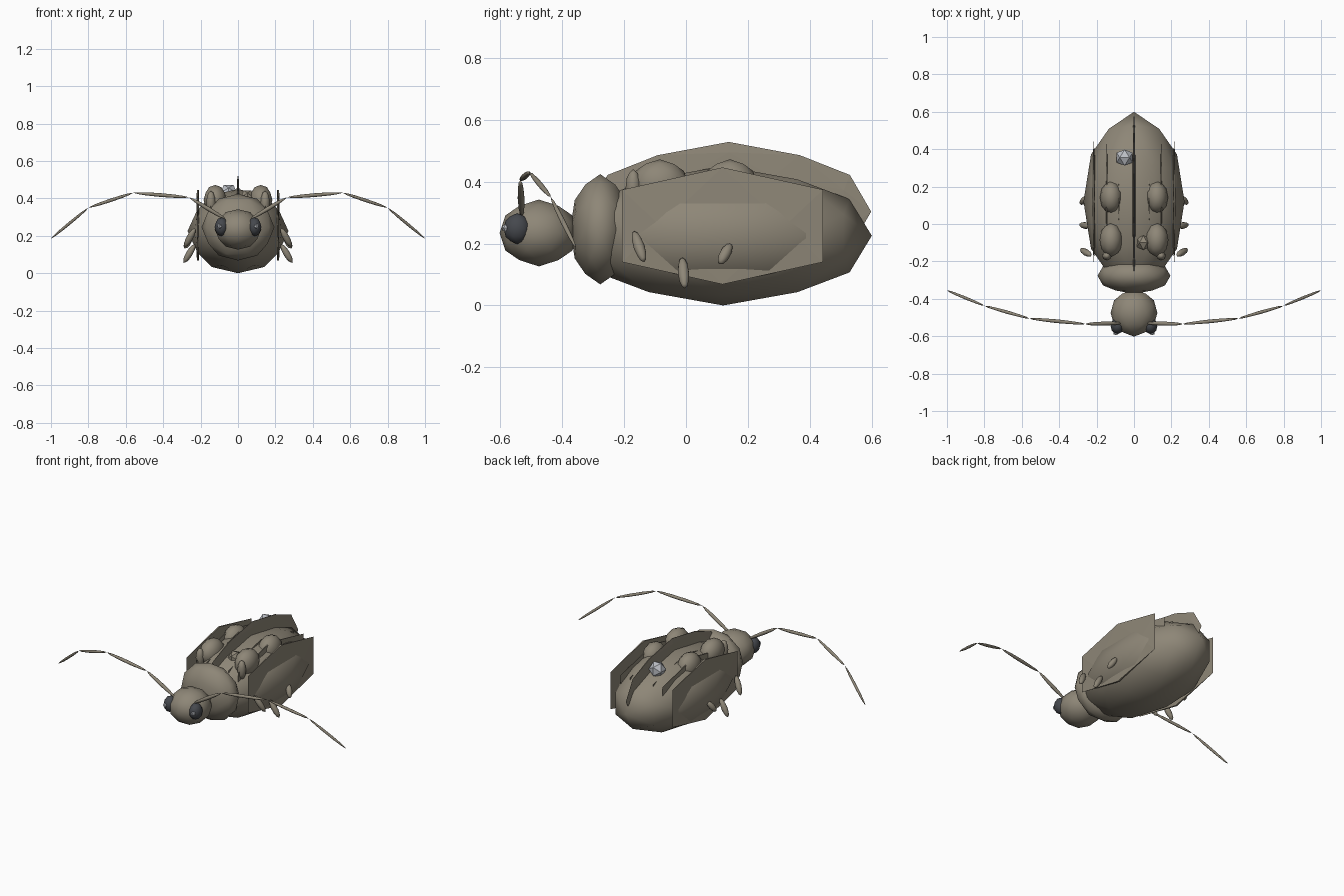
import bpy, bmesh
from mathutils import Vector, Matrix
from math import sqrt

if "Cube" in bpy.data.objects:
    bpy.data.objects.remove(bpy.data.objects["Cube"])

PHI = (1 + sqrt(5)) / 2


def material(name, rgb):
    m = bpy.data.materials.new(name)
    m.diffuse_color = (*rgb, 1)
    m.use_nodes = True
    m.node_tree.nodes["Principled BSDF"].inputs["Base Color"].default_value = m.diffuse_color
    return m


SHELL = material("shell_tan", (0.27, 0.24, 0.185))
DARK = material("eye_dark", (0.06, 0.065, 0.075))
PALE = material("pale_gem", (0.50, 0.52, 0.56))


def ico(name, loc, scale, detail=1, mat=SHELL, smooth=True, direction=None):
    """Scaled icosahedron with two-fold axes on x, y, z; detail 1 splits it once."""
    pts = []
    for a in (-1, 1):
        for b in (-PHI, PHI):
            pts += [Vector((0, b, a)), Vector((b, a, 0)), Vector((a, 0, b))]
    if detail:
        pts += [(p + q) / 2 for i, p in enumerate(pts) for q in pts[:i]
                if (p - q).length < 2.1]
    bm = bmesh.new()
    for p in pts:
        bm.verts.new(p.normalized())
    bmesh.ops.convex_hull(bm, input=bm.verts[:])
    bmesh.ops.recalc_face_normals(bm, faces=bm.faces[:])
    bm.transform(Matrix.Diagonal((*scale, 1)))
    if direction is not None:
        bm.transform(direction.to_track_quat('Z', 'Y').to_matrix().to_4x4())
    for f in bm.faces:
        f.smooth = smooth
    mesh = bpy.data.meshes.new(name)
    bm.to_mesh(mesh)
    bm.free()
    mesh.materials.append(mat)
    ob = bpy.data.objects.new(name, mesh)
    ob.location = loc
    bpy.context.collection.objects.link(ob)
    return ob


def spindle(name, p, q, r, mat=SHELL):
    """Slender tapered link between two points."""
    p, q = Vector(p), Vector(q)
    return ico(name, (p + q) / 2, (r, r, (q - p).length / 2), mat=mat, direction=q - p)


# Main body
ico("abdomen", (0, 0.12, 0.225), (0.27, 0.48, 0.225))
ico("thorax", (0, -0.277, 0.246), (0.195, 0.097, 0.178))
ico("head", (0, -0.475, 0.234), (0.125, 0.127, 0.108))

# Tall centre ridge
ico("centre_fin", (0, 0.138, 0.303), (0.01, 0.46, 0.225), smooth=False)

# Loose crystals on the back
ico("rear_crystal", (-0.05, 0.355, 0.43), (0.05, 0.05, 0.05), 0, PALE, False)
ico("front_crystal", (0.05, -0.10, 0.405), (0.04, 0.045, 0.045), 0, SHELL, False)

ANTENNA = [(0.06, -0.53, 0.285), (0.26, -0.535, 0.405), (0.56, -0.505, 0.43),
           (0.80, -0.437, 0.35), (1.0, -0.355, 0.185)]
LEGS = [((0.23, -0.168, 0.24), (0.285, -0.135, 0.14), 0.018),
        ((0.23, -0.012, 0.155), (0.29, -0.004, 0.055), 0.018),
        ((0.25, 0.145, 0.20), (0.285, 0.108, 0.133), 0.018)]

for s, side in ((-1, "left"), (1, "right")):
    def at(p):
        return (p[0] * s, p[1], p[2])

    # Eyes and glints
    ico(f"{side}_eye", at((0.088, -0.545, 0.248)), (0.037, 0.044, 0.050), mat=DARK)
    ico(f"{side}_eye_glint", at((0.098, -0.582, 0.25)), (0.014, 0.014, 0.014), 0, PALE, False)

    # Lengthwise plates set in the abdomen
    for i, x in enumerate((0.08, 0.145, 0.215)):
        ico(f"{side}_plate_{i + 1}", at((x, 0.118, 0.257)),
            (0.004 + 0.003 * i, 0.382, 0.222), 0, smooth=False)

    # Rounded knobs and small studs on the back
    ico(f"{side}_front_knob", at((0.122, -0.085, 0.392)), (0.062, 0.092, 0.08))
    ico(f"{side}_rear_knob", at((0.122, 0.142, 0.392)), (0.060, 0.088, 0.08))
    ico(f"{side}_front_stud", at((0.145, -0.17, 0.38)), (0.025, 0.025, 0.06))

    # Stubby legs
    for i, (p, q, r) in enumerate(LEGS):
        spindle(f"{side}_leg_{i + 1}", at(p), at(q), r)

    # Jointed antennae
    for i, (p, q) in enumerate(zip(ANTENNA, ANTENNA[1:])):
        spindle(f"{side}_antenna_{i + 1}", at(p), at(q), 0.011 - 0.001 * i)
